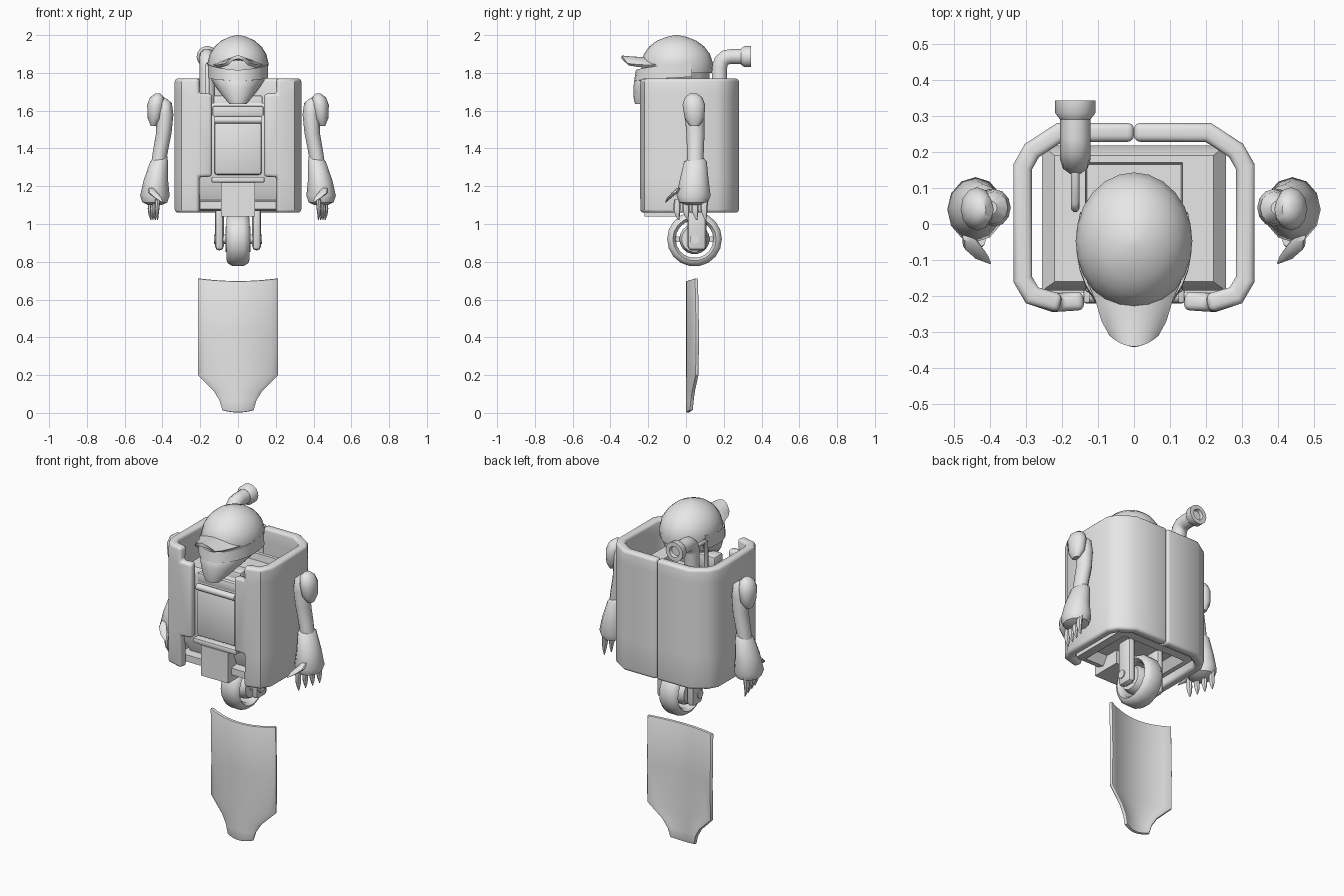
import bpy, bmesh, math
from mathutils import Vector

cube = bpy.data.objects.get("Cube")
if cube:
    bpy.data.objects.remove(cube, do_unlink=True)

grey = bpy.data.materials.new("plain_grey")
grey.use_nodes = True
grey.diffuse_color = (0.8, 0.8, 0.8, 1)
grey.node_tree.nodes["Principled BSDF"].inputs["Base Color"].default_value = (0.8, 0.8, 0.8, 1)
parts = []


def add(name, data):
    obj = bpy.data.objects.new(name, data)
    bpy.context.collection.objects.link(obj)
    parts.append(obj)
    return obj


def from_bm(name, bm, solid=True):
    if solid:
        bmesh.ops.recalc_face_normals(bm, faces=bm.faces)
    mesh = bpy.data.meshes.new(name)
    bm.to_mesh(mesh)
    bm.free()
    return add(name, mesh)


def mirror(obj):
    obj.modifiers.new("mirror", "MIRROR")
    return obj


def bevel(obj, width, segments=2, angle=60):
    mod = obj.modifiers.new("bevel", "BEVEL")
    mod.width, mod.segments = width, segments
    mod.limit_method, mod.angle_limit = "ANGLE", math.radians(angle)
    return obj


def thicken(obj, depth):
    mod = obj.modifiers.new("thickness", "SOLIDIFY")
    mod.thickness, mod.offset, mod.use_even_offset = depth, -1, True
    return obj


def box(name, x, y, z, round_by=0.0):
    bm = bmesh.new()
    bmesh.ops.create_cube(bm, size=1)
    for v in bm.verts:
        for k, (lo, hi) in enumerate((x, y, z)):
            v.co[k] = hi if v.co[k] > 0 else lo
    obj = from_bm(name, bm)
    return bevel(obj, round_by) if round_by else obj


def loft(name, rings, closed=False):
    """Skin a list of equal rings; close it into a loop or cap both ends."""
    bm = bmesh.new()
    loops = [[bm.verts.new(p) for p in ring] for ring in rings]
    n = len(loops[0])
    pairs = list(zip(loops, loops[1:])) + ([(loops[-1], loops[0])] if closed else [])
    for a, b in pairs:
        for i in range(n):
            bm.faces.new((a[i], a[(i + 1) % n], b[(i + 1) % n], b[i]))
    if not closed:
        bm.faces.new(loops[0])
        bm.faces.new(loops[-1])
    return from_bm(name, bm)


def stack(name, levels, sides=12):
    """Ellipses stacked in z: (z, centre x, centre y, radius x, radius y)."""
    turns = [math.tau * i / sides for i in range(sides)]
    return loft(name, [[(cx + rx * math.sin(t), cy - ry * math.cos(t), z) for t in turns]
                       for z, cx, cy, rx, ry in levels])


def lathe(name, profile, centre, axis, sides=18, closed=False):
    """Turn (distance, radius) points around the x or y axis."""
    rings = []
    for d, r in profile:
        ring = []
        for i in range(sides):
            t = math.tau * i / sides
            p, q = r * math.cos(t), r * math.sin(t)
            ring.append(Vector(centre) + Vector((d, p, q) if axis == "x" else (p, d, q)))
        rings.append(ring)
    return loft(name, rings, closed)


def grid(name, rows, keep=lambda i, j: True):
    bm = bmesh.new()
    v = [[bm.verts.new(p) for p in row] for row in rows]
    for i in range(len(v) - 1):
        for j in range(len(v[0]) - 1):
            if keep(i, j):
                bm.faces.new((v[i][j], v[i][j + 1], v[i + 1][j + 1], v[i + 1][j]))
    bmesh.ops.delete(bm, geom=[p for p in bm.verts if not p.link_faces], context="VERTS")
    return from_bm(name, bm, solid=False)


def pipe(name, points, radius):
    curve = bpy.data.curves.new(name, "CURVE")
    curve.dimensions = "3D"
    curve.bevel_depth, curve.bevel_resolution, curve.use_fill_caps = radius, 3, True
    line = curve.splines.new("POLY")
    line.points.add(len(points) - 1)
    for p, co in zip(line.points, points):
        p.co = (*co, 1)
    return add(name, curve)


def rect(hx, y0, y1, z):
    return [(-hx, y0, z), (hx, y0, z), (hx, y1, z), (-hx, y1, z)]


# Outer shell: half a wrapped wall with stepped front edges, mirrored
path = [(.137, -.238), (.21, -.246), (.3, -.22), (.335, -.16), (.335, .165),
        (.303, .222), (.214, .28), (0, .28)]
shell = grid("outer_shell", [[(x, y, z) for x, y in path] for z in (1.06, 1.25, 1.69, 1.77)],
             lambda i, j: not (j == 0 and i in (0, 2)))
mirror(bevel(thicken(shell, .052), .017, 3))

# Inner body with sunken top, and the frame beneath it
loft("inner_body", [rect(.21, -.14, .19, 1.12), rect(.25, -.18, .21, 1.22),
                    rect(.255, -.185, .218, 1.6), rect(.22, -.16, .19, 1.64),
                    rect(.135, -.12, .17, 1.64), rect(.13, -.115, .165, 1.6)])
loft("bottom_frame", [rect(.25, -.19, .21, 1.12), rect(.25, -.19, .21, 1.08),
                      rect(.21, -.15, .17, 1.07), rect(.17, -.11, .13, 1.13)], closed=True)

# Chest details
box("chest_panel", (-.125, .125), (-.21, -.15), (1.26, 1.54), .015)
box("chest_sill", (-.14, .14), (-.22, -.15), (1.22, 1.25), .006)
box("chest_upper_step", (-.13, .13), (-.16, -.08), (1.6, 1.68), .008)
box("chest_lower_step", (-.135, .135), (-.19, -.1), (1.57, 1.625), .008)
lathe("chest_roller", [(-.125, .019), (.125, .019)], (0, -.2, 1.55), "x", 14)
box("front_block", (-.09, .09), (-.22, -.04), (1.04, 1.22))

# Wheel, hub and fork
axle = (0, .045, .92)
half = [(.03, .145), (.054, .13), (.06, .115), (.04, .1)]
lathe("tyre", half + [(-x, r) for x, r in reversed(half)], axle, "x", 18, True)
lathe("wheel_hub", [(-.065, .05), (-.065, .068), (-.04, .08),
                    (.04, .08), (.065, .068), (.065, .05)], axle, "x")
lathe("axle", [(-.128, .025), (.128, .025)], axle, "x", 12)
box("wheel_spoke", (-.02, .02), (-.065, .155), (.905, .935))
mirror(box("fork", (.075, .122), (.008, .108), (.86, 1.14), .022))

# Head: jaw, helmet dome, face band and raised brim
stack("jaw", [(1.635, 0, -.235, .045, .035), (1.67, 0, -.2, .075, .078),
              (1.72, 0, -.13, .115, .148), (1.76, 0, -.075, .14, .2),
              (1.81, 0, -.055, .15, .18)], 16)
stack("helmet", [(1.8, 0, -.047, .155, .185), (1.85, 0, -.047, .162, .19),
                 (1.9, 0, -.048, .15, .175), (1.94, 0, -.049, .124, .145),
                 (1.97, 0, -.05, .09, .105), (1.99, 0, -.05, .048, .055),
                 (2.0, 0, -.05, .008, .009)], 24)
arc = [math.pi * (k / 8 - 1) * .62 for k in range(17)]
thicken(grid("face_band", [[(.161 * math.sin(a), -.05 - (.225 - .01 * t) * math.cos(a),
                             1.755 + .025 * abs(a) / 2 + (.075 - .015 * math.cos(a)) * t)
                            for a in arc] for t in (0, .5, 1)]), .015)
across = [k / 5 - 1 for k in range(11)]
thicken(grid("helmet_brim", [[(u * w, y + .03 * u * u * (y < -.2), z - .042 * u * u) for u in across]
                             for y, w, z in ((-.34, .068, 1.892), (-.3, .09, 1.888),
                                             (-.24, .108, 1.884), (-.16, .13, 1.886))]), .018)

# Exhaust pipe with a hollow flared mouth
pipe("exhaust_pipe", [(-.163, .178, 1.62), (-.163, .178, 1.83), (-.163, .187, 1.862),
                      (-.163, .21, 1.882), (-.163, .24, 1.886), (-.163, .32, 1.886)], .042)
lathe("exhaust_mouth", [(.29, .042), (.308, .056), (.343, .056), (.343, .032), (.325, .028)],
      (-.163, 0, 1.886), "y")
pipe("exhaust_feed", [(-.163, .17, 1.84), (-.163, .06, 1.84), (-.163, .045, 1.825),
                      (-.163, .045, 1.62)], .012)

# Arms, mirrored to both sides
mirror(stack("shoulder_pads", [(1.52, .447, .045, .015, .025), (1.56, .44, .045, .038, .052),
                               (1.63, .435, .042, .046, .06), (1.67, .428, .04, .038, .046),
                               (1.69, .425, .04, .014, .02)]))
mirror(stack("upper_arms", [(1.665, .4, .045, .02, .02), (1.64, .39, .045, .04, .045),
                            (1.58, .387, .045, .045, .052), (1.48, .393, .05, .041, .048),
                            (1.4, .408, .05, .04, .045), (1.3, .425, .048, .038, .042)]))
mirror(stack("forearms", [(1.365, .4, .06, .025, .02), (1.33, .418, .05, .047, .06),
                          (1.23, .435, .043, .065, .077), (1.15, .44, .04, .078, .09),
                          (1.115, .44, .04, .066, .076), (1.1, .44, .04, .035, .04)]))
for k in range(4):
    y, x = -.045 + .048 * k, .425 + .012 * k
    mirror(stack(f"claw_{k + 1}", [(1.13, x, y, .014, .018), (1.08, x + .004, y - .004, .013, .019),
                                   (1.05, x + .004, y, .009, .013),
                                   (1.02, x, y + .006, .002, .003)], 8))
mirror(stack("thumb_claws", [(1.19, .462, -.035, .014, .014), (1.165, .45, -.06, .025, .016),
                             (1.14, .425, -.088, .02, .012), (1.115, .4, -.108, .003, .003)], 8))

# Separate curved shield below, bulging forward
outline = ((.002, .085, .02, .012), (.06, .1, .025, .006), (.115, .13, .032, 0), (.2, .215, .05, 0),
           (.42, .215, .053, 0), (.698, .215, .047, .014))
shield = grid("curved_shield", [[(u * w, d * u * u, z + lift * u * u) for u in across]
                                for z, w, d, lift in outline])
bevel(thicken(shield, .02), .006, 2)

# Apply modifiers, colour and smooth everything
bpy.ops.object.select_all(action="DESELECT")
for obj in parts:
    obj.select_set(True)
bpy.context.view_layer.objects.active = parts[0]
bpy.ops.object.convert(target="MESH")
for obj in bpy.context.selected_objects:
    obj.data.materials.clear()
    obj.data.materials.append(grey)
bpy.ops.object.shade_smooth_by_angle(angle=math.radians(40))
